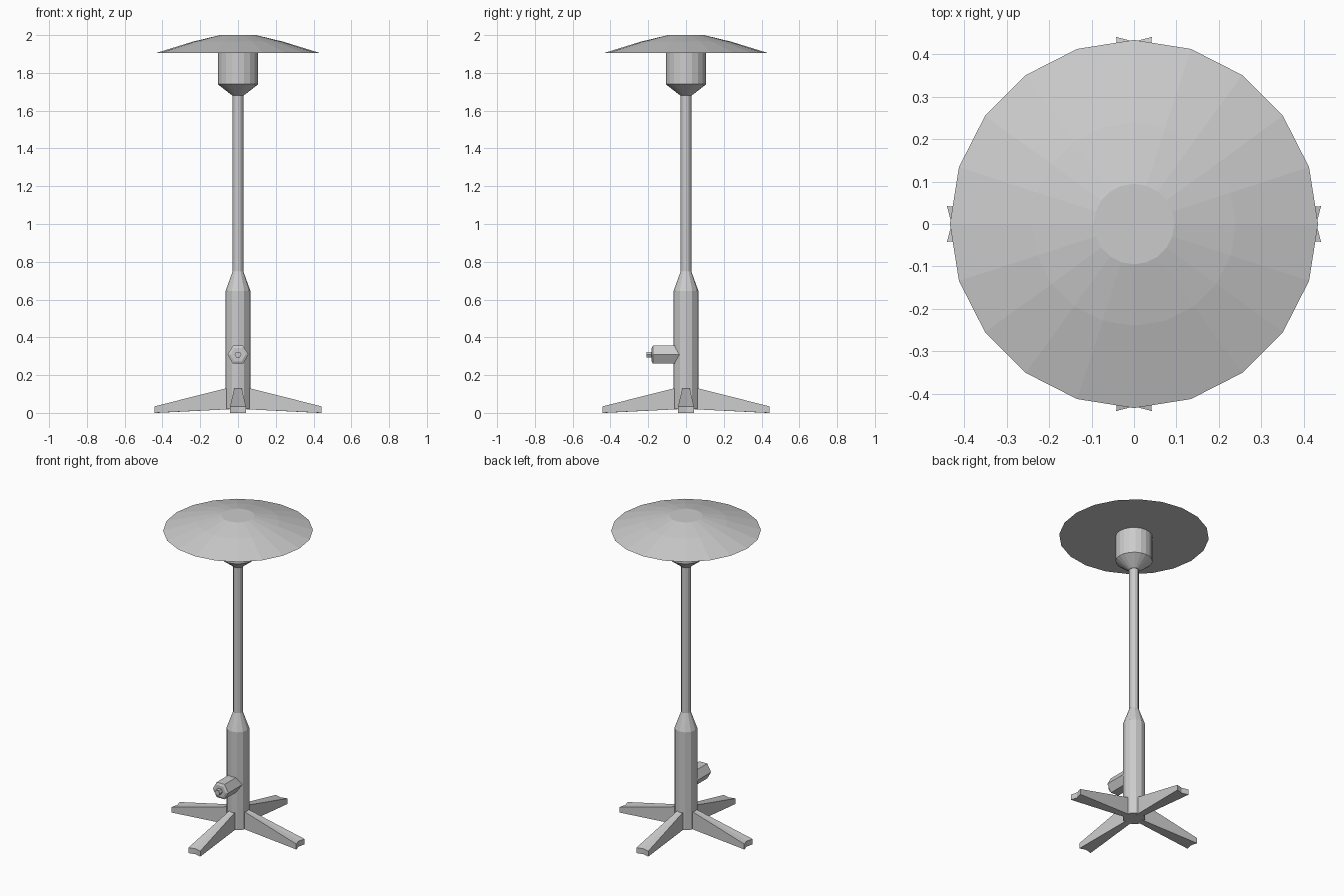
import bpy
import bmesh
from math import cos, sin, pi
from mathutils import Matrix, Vector

default = bpy.data.objects.get("Cube")
if default:
    bpy.data.objects.remove(default, do_unlink=True)

# Single metal colour
metal = bpy.data.materials.new("light_grey_metal")
metal.use_nodes = True
grey = (0.6, 0.6, 0.6, 1)
metal.diffuse_color = grey
metal.node_tree.nodes["Principled BSDF"].inputs["Base Color"].default_value = grey


def finish(name, bm, matrix=Matrix()):
    bmesh.ops.recalc_face_normals(bm, faces=bm.faces)
    bm.transform(matrix)
    mesh = bpy.data.meshes.new(name)
    bm.to_mesh(mesh)
    bm.free()
    mesh.materials.append(metal)
    obj = bpy.data.objects.new(name, mesh)
    bpy.context.collection.objects.link(obj)
    return obj


def lathe(name, profile, sides, matrix=Matrix()):
    """Closed faceted solid from (radius, height) points."""
    bm = bmesh.new()
    rings = []
    for r, z in profile:
        rings.append([bm.verts.new((r * cos(2 * pi * i / sides),
                                    r * sin(2 * pi * i / sides), z))
                      for i in range(sides)])
    for low, high in zip(rings, rings[1:]):
        for i in range(sides):
            j = (i + 1) % sides
            bm.faces.new((low[i], low[j], high[j], high[i]))
    bm.faces.new(rings[0])
    bm.faces.new(rings[-1])
    return finish(name, bm, matrix)


# Canopy, burner head, pole and body
lathe("canopy", [(0.434, 1.905), (0.24, 1.965), (0.095, 2.0)], 20)
lathe("burner_head", [(0.03, 1.68), (0.107, 1.74), (0.107, 1.91)], 20)
lathe("pole", [(0.028, 0.74), (0.028, 1.69)], 12)
lathe("body", [(0.066, 0.02), (0.066, 0.645), (0.028, 0.75)], 12)

# Hexagonal valve with a small knob, pointing to the front
forward = Matrix.Translation((0, 0, 0.308)) @ Matrix.Rotation(pi / 2, 4, "X")
lathe("valve", [(0.055, 0.03), (0.055, 0.175), (0.04, 0.182)], 6, forward)
lathe("valve_knob", [(0.018, 0.175), (0.018, 0.21)], 6, forward)

# Four wedge legs, flared outward, with a shallow notch at the tip
sections = [  # distance at sides, distance at middle, half width, bottom, top
    (0.03, 0.03, 0.018, 0.02, 0.138),
    (0.441, 0.43, 0.042, 0.0, 0.035),
]
for k, side in enumerate(("left", "back", "right", "front")):
    bm = bmesh.new()
    loops = []
    for edge, mid, w, low, high in sections:
        points = [(edge, -w, low), (mid, 0, low), (edge, w, low),
                  (edge, w, high), (mid, 0, high), (edge, -w, high)]
        loops.append([bm.verts.new(Vector(p)) for p in points])
    inner, outer = loops
    for i in range(6):
        j = (i + 1) % 6
        bm.faces.new((inner[i], inner[j], outer[j], outer[i]))
    for a, b, c, d in (inner, outer) and [(0, 1, 4, 5), (1, 2, 3, 4)]:
        for loop in loops:
            bm.faces.new((loop[a], loop[b], loop[c], loop[d]))
    finish(side + "_leg", bm, Matrix.Rotation(k * pi / 2, 4, "Z"))
